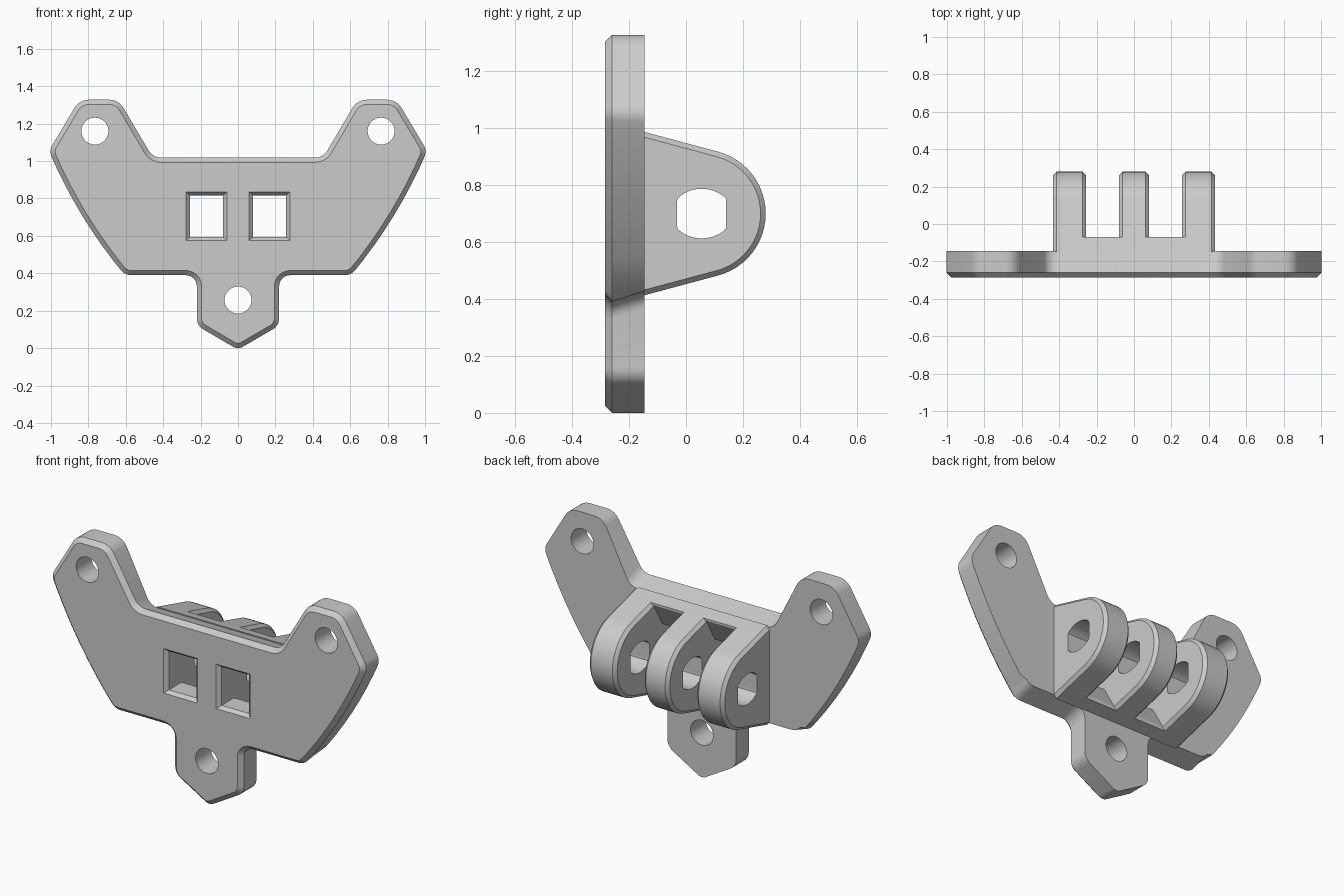
import bpy, bmesh, math
from mathutils import Vector

cube = bpy.data.objects.get("Cube")
if cube:
    bpy.data.objects.remove(cube, do_unlink=True)

grey = bpy.data.materials.new("plain_grey")
grey.use_nodes = True
grey.diffuse_color = (0.6, 0.6, 0.6, 1)
grey.node_tree.nodes["Principled BSDF"].inputs["Base Color"].default_value = (0.6, 0.6, 0.6, 1)

FRONT, BACK = -0.285, -0.145
SLOPE = math.radians(15)
PIN_Y, PIN_Z = 0.055, 0.70


def prism(name, points, start, end, axis, end_points=None, bevel=0, bevel_rule=None):
    """Extrude a 2D outline along x (points are y, z) or y (points are x, z)."""
    def place(p, d):
        return (d, p[0], p[1]) if axis == "x" else (p[0], d, p[1])
    bm = bmesh.new()
    low = [bm.verts.new(place(p, start)) for p in points]
    high = [bm.verts.new(place(p, end)) for p in end_points or points]
    bm.faces.new(low)
    bm.faces.new(high[::-1])
    for i in range(len(low)):
        j = (i + 1) % len(low)
        bm.faces.new((low[j], low[i], high[i], high[j]))
    bmesh.ops.recalc_face_normals(bm, faces=bm.faces)
    if bevel:
        edges = [e for e in bm.edges if bevel_rule(e.verts[0].co, e.verts[1].co)]
        bmesh.ops.bevel(bm, geom=edges, offset=bevel, segments=1,
                        affect="EDGES", clamp_overlap=False)
    mesh = bpy.data.meshes.new(name)
    bm.to_mesh(mesh)
    bm.free()
    obj = bpy.data.objects.new(name, mesh)
    bpy.context.collection.objects.link(obj)
    mesh.materials.append(grey)
    return obj


def activate(obj):
    bpy.ops.object.select_all(action="DESELECT")
    obj.select_set(True)
    bpy.context.view_layer.objects.active = obj


def cut(target, cutter):
    mod = target.modifiers.new("cut", "BOOLEAN")
    mod.operation, mod.solver, mod.object = "DIFFERENCE", "EXACT", cutter
    activate(target)
    bpy.ops.object.modifier_apply(modifier=mod.name)


def rounded(corners, steps=6):
    """Replace each corner (x, z, trim) with an arc starting trim away from it."""
    out = []
    for i, (x, z, trim) in enumerate(corners):
        p = Vector((x, z))
        if not trim:
            out.append((x, z))
            continue
        u, v = [(Vector(q[:2]) - p).normalized()
                for q in (corners[i - 1], corners[(i + 1) % len(corners)])]
        opening = math.acos(u.dot(v))
        centre = p + (u + v).normalized() * trim / math.cos(opening / 2)
        a, b = p + u * trim - centre, p + v * trim - centre
        sweep = math.pi - opening
        for k in range(steps + 1):
            t = k / steps
            q = centre + (a * math.sin((1 - t) * sweep) + b * math.sin(t * sweep)) / math.sin(sweep)
            out.append((q.x, q.y))
    return out


def circle(x, z, r, n=40):
    return [(x + r * math.cos(2 * math.pi * i / n), z + r * math.sin(2 * math.pi * i / n))
            for i in range(n)]


def rect(x0, x1, z0, z1):
    return [(x0, z0), (x1, z0), (x1, z1), (x0, z1)]


# Plate outline: right half from the lower tip to the top edge, then mirrored
foot, bend, tip = Vector((0.605, 0.39)), Vector((0.856, 0.69)), Vector((1.011, 1.055))
flank = []
for k in range(1, 8):
    t = k / 8
    p = foot * (1 - t) ** 2 + bend * 2 * t * (1 - t) + tip * t * t
    flank.append((p.x, p.y, 0))
half = [(0.22, 0.12, 0.04), (0.22, 0.39, 0.06), (*foot, 0.035), *flank, (*tip, 0.035),
        (0.848, 1.328, 0.05), (0.638, 1.328, 0.05), (0.455, 1.018, 0.045)]
outline = rounded([(0, -0.008, 0.03)] + half + [(-x, z, d) for x, z, d in reversed(half)])
plate = prism("mounting_plate", outline, BACK, FRONT, "y", bevel=0.025,
              bevel_rule=lambda a, b: a.y < -0.28 and b.y < -0.28)

# Slope the top and bottom edges of the plate so that they run into the lugs
shift = (BACK - FRONT) * math.tan(SLOPE)
for v in plate.data.vertices:
    if v.co.y > BACK - 0.01:
        if 0.32 < v.co.z < 0.44 and abs(v.co.x) < 0.64:
            v.co.z += shift
        elif 1.0 < v.co.z < 1.08 and abs(v.co.x) < 0.5:
            v.co.z -= shift

# Lug profile: round nose with straight flanks spreading to the plate
RADIUS, ROOT = 0.225, -0.15
nose = []
for k in range(25):
    a = math.pi / 2 - SLOPE - k / 24 * (math.pi - 2 * SLOPE)
    nose.append((PIN_Y + RADIUS * math.cos(a), PIN_Z + RADIUS * math.sin(a)))


def flank_height(y):
    return nose[0][1] - PIN_Z + (nose[0][0] - y) * math.tan(SLOPE)


root_h = flank_height(ROOT)
profile = [(ROOT, PIN_Z + root_h)] + nose + [(ROOT, PIN_Z - root_h)]
lugs = []
for name, x0, x1 in (("right_lug", -0.432, -0.257), ("middle_lug", -0.08, 0.08),
                     ("left_lug", 0.257, 0.432)):
    lugs.append(prism(name, profile, x0, x1, "x", bevel=0.018,
                      bevel_rule=lambda a, b: abs(a.x - b.x) < 1e-4
                      and max(a.y, b.y) > ROOT + 0.01))

# Core that joins the lugs behind the plate
CORE_Y = -0.07
core_h = flank_height(CORE_Y)
core = prism("lug_core", [(ROOT, PIN_Z + root_h), (CORE_Y, PIN_Z + core_h),
                          (CORE_Y, PIN_Z - core_h), (ROOT, PIN_Z - root_h)], -0.413, 0.413, "x")

# Screw holes in the plate
cutters = []
for x, z in ((-0.765, 1.16), (0.765, 1.16), (0, 0.257)):
    c = prism("screw_hole_cutter", circle(x, z, 0.072), -0.5, 0.2, "y")
    cut(plate, c)
    cutters.append(c)

# Windows through the plate that flare into the slots between the lugs
MID, H, FLARE = 0.705, 0.112, 0.25
flare = [(-0.4, -H), (-0.15, -H), (CORE_Y, -FLARE), (0, -FLARE),
         (0, FLARE), (CORE_Y, FLARE), (-0.15, H), (-0.4, H)]
for s in (-1, 1):
    x0, x1 = sorted((s * 0.08, s * 0.257))
    slot = prism("window_cutter", [(y, MID + z) for y, z in flare], x0, x1, "x")
    cut(plate, slot)
    cut(core, slot)
    rim = prism("window_rim_cutter", rect(x0 - 0.03, x1 + 0.03, MID - H - 0.025, MID + H + 0.025),
                FRONT - 0.01, FRONT + 0.02, "y",
                end_points=rect(x0, x1, MID - H, MID + H))
    cut(plate, rim)
    cutters += [slot, rim]

# Pin hole with flattened sides through the lugs
pin = [(PIN_Y + max(-0.086, min(0.086, 1.23 * y)), PIN_Z + z)
       for y, z in circle(0, 0, 0.087, 48)]
pin_cutter = prism("pin_hole_cutter", pin, -0.6, 0.6, "x")
cutters.append(pin_cutter)
for lug in lugs:
    cut(lug, pin_cutter)

for c in cutters:
    bpy.data.objects.remove(c, do_unlink=True)

# Smooth the curved sides, keep chamfers crisp
for obj in [plate, core] + lugs:
    activate(obj)
    bpy.ops.object.shade_smooth_by_angle(angle=math.radians(25))
